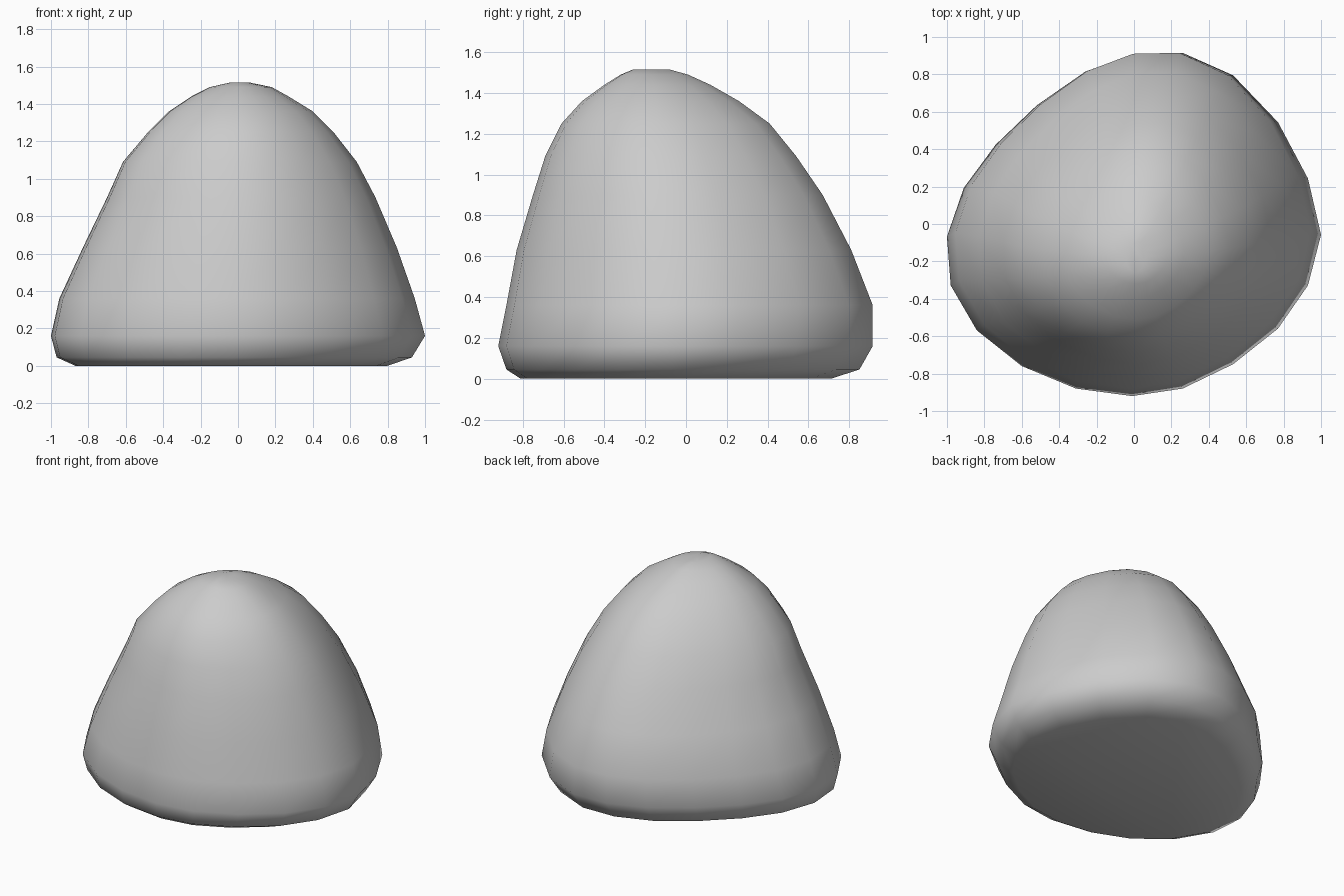
import bpy, bmesh

if "Cube" in bpy.data.objects:
    bpy.data.objects.remove(bpy.data.objects["Cube"])

# Widest outline of the boulder seen from above, counter-clockwise
OUTLINE = [(1.0, -.05), (.93, .25), (.77, .55), (.53, .80), (.26, .92), (0, .915),
           (-.26, .82), (-.52, .64), (-.74, .43), (-.91, .20), (-1.0, -.06),
           (-.98, -.32), (-.84, -.56), (-.60, -.75), (-.31, -.87), (-.01, -.91),
           (.26, -.87), (.53, -.74), (.77, -.55), (.93, -.32)]

# Height levels: z, x min, x max, y min, y max
LEVELS = [(0, -.87, .80, -.81, .71), (.045, -.97, .93, -.88, .85),
          (.16, -1, 1, -.92, .915), (.36, -.955, .945, -.88, .915),
          (.63, -.83, .85, -.83, .81), (.90, -.70, .735, -.75, .67),
          (1.09, -.615, .635, -.69, .54), (1.25, -.48, .51, -.61, .41),
          (1.36, -.37, .40, -.51, .26), (1.44, -.25, .27, -.40, .12),
          (1.49, -.15, .18, -.32, .01), (1.515, -.04, .06, -.26, -.08)]


def ring(bm, z, x0, x1, y0, y1):
    verts = []
    for x, y in OUTLINE:
        u, v = (x + 1) / 2, (y + .91) / 1.83
        verts.append(bm.verts.new((x0 + u * (x1 - x0), y0 + v * (y1 - y0), z)))
    return verts


# Boulder body lofted through the levels
bm = bmesh.new()
rings = [ring(bm, *level) for level in LEVELS]
n = len(OUTLINE)
for low, high in zip(rings, rings[1:]):
    for i in range(n):
        j = (i + 1) % n
        bm.faces.new((low[i], low[j], high[j], high[i]))

# Flat base and rounded crown
bm.faces.new(rings[0][::-1])
bm.faces.new(rings[-1])
for f in bm.faces:
    f.smooth = True
bmesh.ops.recalc_face_normals(bm, faces=bm.faces)

mesh = bpy.data.meshes.new("boulder")
bm.to_mesh(mesh)
bm.free()
bpy.context.collection.objects.link(bpy.data.objects.new("boulder", mesh))
